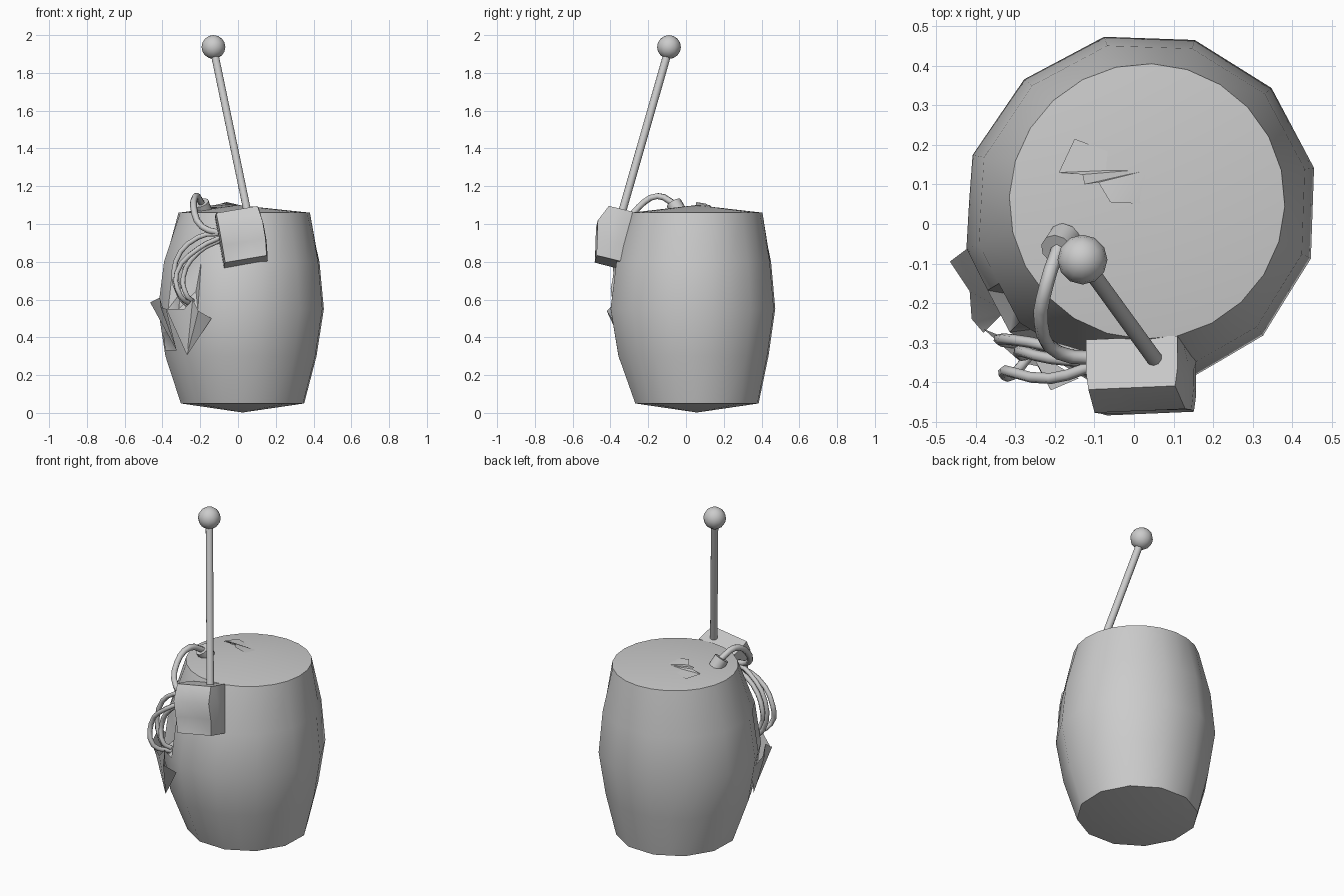
import bpy, bmesh, math
from mathutils import Vector, Matrix

cube = bpy.data.objects.get("Cube")
if cube:
    bpy.data.objects.remove(cube, do_unlink=True)

metal = bpy.data.materials.new("grey metal")
metal.use_nodes = True
GREY = (0.6, 0.6, 0.6, 1)
metal.diffuse_color = GREY
metal.node_tree.nodes["Principled BSDF"].inputs["Base Color"].default_value = GREY


def finish(name, bm, smooth=50):
    """Turn a bmesh into a shaded object."""
    mesh = bpy.data.meshes.new(name)
    bm.normal_update()
    bm.to_mesh(mesh)
    bm.free()
    mesh.materials.append(metal)
    ob = bpy.data.objects.new(name, mesh)
    bpy.context.collection.objects.link(ob)
    bpy.ops.object.select_all(action="DESELECT")
    ob.select_set(True)
    bpy.context.view_layer.objects.active = ob
    bpy.ops.object.shade_smooth_by_angle(angle=math.radians(smooth))


def rod(name, start, end, radius, sides=10):
    start, end = Vector(start), Vector(end)
    axis = end - start
    bm = bmesh.new()
    place = Matrix.Translation((start + end) / 2) @ axis.to_track_quat("Z", "Y").to_matrix().to_4x4()
    bmesh.ops.create_cone(bm, cap_ends=True, segments=sides, radius1=radius,
                          radius2=radius, depth=axis.length, matrix=place)
    finish(name, bm)


def wire(name, points, radius):
    curve = bpy.data.curves.new(name, "CURVE")
    curve.dimensions = "3D"
    curve.bevel_depth = radius
    curve.bevel_resolution = 1
    curve.resolution_u = 3
    curve.use_fill_caps = True
    spline = curve.splines.new("BEZIER")
    spline.bezier_points.add(len(points) - 1)
    for knot, p in zip(spline.bezier_points, points):
        knot.co = p
        knot.handle_left_type = knot.handle_right_type = "AUTO"
    curve.materials.append(metal)
    bpy.context.collection.objects.link(bpy.data.objects.new(name, curve))


def sheet(name, points):
    """A torn sheet, fanned from its first point."""
    bm = bmesh.new()
    v = [bm.verts.new(p) for p in points]
    for a, b in zip(v[1:], v[2:]):
        bm.faces.new((v[0], a, b))
    finish(name, bm)


# Barrel: twelve broad staves, swollen toward the damaged side, with shallow cone ends
SIDES = 24
# height, radius, centre x, centre y, swelling
levels = [(0.05, 0.335, 0.024, 0.058, 0.0), (0.3, 0.402, 0.024, 0.045, 0.02),
          (0.55, 0.442, 0.024, 0.042, 0.02), (0.8, 0.416, 0.026, 0.045, 0.015),
          (1.06, 0.348, 0.033, 0.057, 0.0)]
HOLE = (13, 14)
bm = bmesh.new()
rings = []
for k, (z, r, cx, cy, swell) in enumerate(levels):
    ring = []
    for i in range(SIDES):
        a = math.radians(13 + i * 360 / SIDES)
        flat = math.cos(math.pi / 12) if i % 2 and k < 4 else 1
        reach = r * flat + swell * max(0, math.cos(a - math.radians(225)))
        ring.append(bm.verts.new((cx + reach * math.cos(a), cy + reach * math.sin(a), z)))
    rings.append(ring)
for k, (low, high) in enumerate(zip(rings, rings[1:])):
    for i in range(SIDES):
        j = (i + 1) % SIDES
        face = bm.faces.new((low[i], low[j], high[j], high[i]))
        # Dented panel behind the torn edge
        if k == 2 and i in HOLE:
            middle = bmesh.ops.poke(bm, faces=[face])["verts"][0]
            middle.co += Vector((0.03, 0.03, -0.03))
top = bm.verts.new((0.0, 0.055, 1.1))
bottom = bm.verts.new((0.024, 0.058, 0.002))
for i in range(SIDES):
    j = (i + 1) % SIDES
    bm.faces.new((rings[-1][i], rings[-1][j], top))
    bm.faces.new((rings[0][j], rings[0][i], bottom))
finish("barrel", bm, 40)

# Torn sheet curling out from the side
sheet("torn_flap_left", [(-0.325, -0.22, 0.33), (-0.385, -0.1, 0.33), (-0.405, -0.05, 0.5),
                         (-0.465, -0.095, 0.585), (-0.415, -0.17, 0.61), (-0.41, -0.24, 0.56),
                         (-0.38, -0.275, 0.55)])
sheet("torn_flap_right", [(-0.27, -0.31, 0.305), (-0.38, -0.265, 0.55), (-0.285, -0.35, 0.55),
                          (-0.24, -0.36, 0.6), (-0.21, -0.42, 0.54), (-0.14, -0.39, 0.5)])

# Crack lifted out of the lid
sheet("lid_tear", [(0.05, 0.14, 1.086), (-0.15, 0.215, 1.08), (-0.19, 0.13, 1.088), (-0.13, 0.125, 1.1),
                   (-0.125, 0.1, 1.1), (-0.09, 0.105, 1.108), (-0.06, 0.055, 1.116), (0.04, 0.05, 1.093)])

# Control box: tilted block with a swollen, dented front
HALF = Vector((0.117, 0.065, 0.137))
bm = bmesh.new()
bmesh.ops.create_cube(bm, size=2)
bmesh.ops.subdivide_edges(bm, edges=bm.edges[:], cuts=2, use_grid_fill=True)
for v in bm.verts:
    x, y, z = v.co
    v.co = Vector((x * HALF.x, y * HALF.y, z * HALF.z))
    across, upright = abs(x) < 0.9, abs(z) < 0.9
    if y < -0.9 and upright:
        v.co.y -= 0.038 if z > 0 else 0.018
        if across and z < 0:
            v.co.y += 0.02
    if y < -0.9 and not across:
        v.co.x *= 0.95
    if x > 0.9 and upright and y < 0.9:
        v.co.x += 0.01
tilt = Matrix.Rotation(math.radians(-14), 4, "X") @ Matrix.Rotation(math.radians(-10), 4, "Y")
bm.transform(Matrix.Translation((0.018, -0.383, 0.93)) @ tilt)
finish("control_box", bm, 55)

# Antenna with ball tip
rod("antenna_rod", (0.055, -0.345, 1.04), (-0.13, -0.09, 1.93), 0.021)
bm = bmesh.new()
bmesh.ops.create_uvsphere(bm, u_segments=12, v_segments=8, radius=0.063,
                          matrix=Matrix.Translation((-0.13, -0.09, 1.937)))
finish("antenna_ball", bm, 60)

# Loose wires hanging from the box into the hole
for n, (out, y, drop) in enumerate([(-0.33, -0.29, 0.8), (-0.325, -0.37, 0.74), (-0.29, -0.32, 0.72)]):
    wire("side_wire_%d" % (n + 1), [(-0.08, -0.35, 0.95 - 0.015 * n), (-0.21, y - 0.02, drop + 0.13),
                                    (out, y, drop), (out + 0.02, y - 0.01, 0.62),
                                    (-0.24, -0.3, 0.55 + 0.02 * n)], 0.014)

# Wire and plug on the lid
wire("lid_wire", [(-0.08, -0.34, 0.95), (-0.19, -0.325, 0.985), (-0.235, -0.25, 1.09),
                  (-0.22, -0.15, 1.148), (-0.19, -0.06, 1.105)], 0.018)
rod("lid_plug", (-0.195, -0.065, 1.112), (-0.175, -0.035, 1.06), 0.042)
